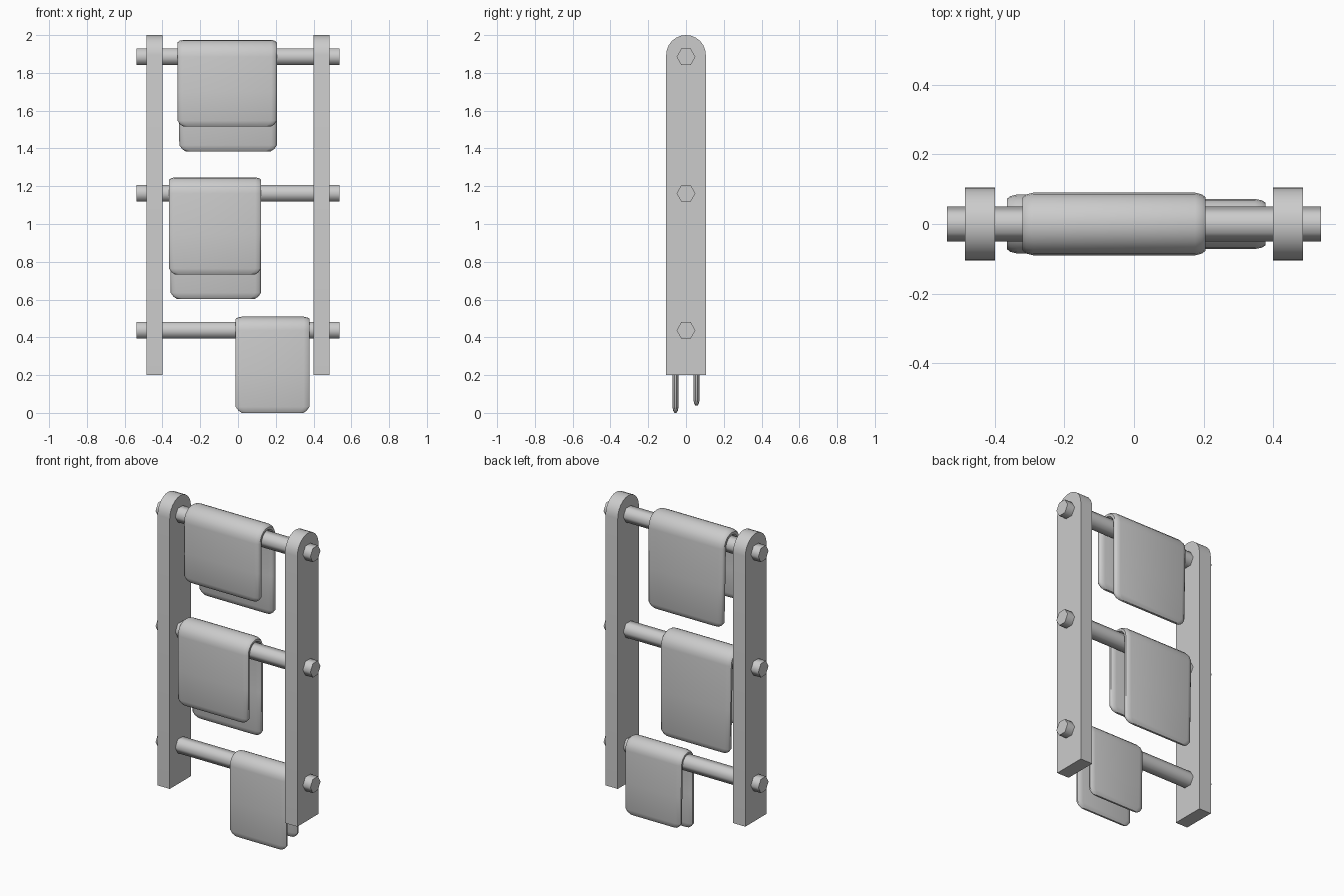
import bpy, bmesh, math

if "Cube" in bpy.data.objects:
    bpy.data.objects.remove(bpy.data.objects["Cube"])


def finish(name, bm, smooth_angle=None):
    bmesh.ops.recalc_face_normals(bm, faces=bm.faces[:])
    mesh = bpy.data.meshes.new(name)
    bm.to_mesh(mesh)
    bm.free()
    ob = bpy.data.objects.new(name, mesh)
    bpy.context.collection.objects.link(ob)
    if smooth_angle:
        bpy.ops.object.select_all(action='DESELECT')
        ob.select_set(True)
        bpy.context.view_layer.objects.active = ob
        bpy.ops.object.shade_smooth_by_angle(angle=math.radians(smooth_angle))
    return ob


def loft(name, rings, smooth_angle=None):
    """Skin a list of closed rings and cap both ends."""
    bm = bmesh.new()
    loops = [[bm.verts.new(p) for p in ring] for ring in rings]
    n = len(loops[0])
    for a, b in zip(loops, loops[1:]):
        for i in range(n):
            j = (i + 1) % n
            bm.faces.new((a[i], a[j], b[j], b[i]))
    bm.faces.new(loops[0])
    bm.faces.new(loops[-1])
    return finish(name, bm, smooth_angle)


def post(name, x0, x1):
    """Flat upright with a round top."""
    r, top = 0.105, 2.0
    outline = [(-r, 0.2), (r, 0.2)]
    for i in range(13):
        a = math.pi * i / 12
        outline.append((r * math.cos(a), top - r + r * math.sin(a)))
    loft(name, [[(x, y, z) for y, z in outline] for x in (x0, x1)], 30)


def rail(name, z):
    """Six-sided bar, smooth along its length."""
    ring = [(0.05 * math.cos(i * math.pi / 3), 0.05 * math.sin(i * math.pi / 3)) for i in range(6)]
    loft(name, [[(x, y, z + dz) for y, dz in ring] for x in (-0.537, 0.537)], 65)


def towel(name, x0, x1, bar_z, front_z, back_z, outer, thick, skew):
    """Soft slab folded over a rail, with rounded rims and cut corners."""
    r, h = outer - thick / 2, thick / 2
    # rim rows: (distance from hem, side inset, thickness factor)
    rim = [(0, 0.032, 0.35), (0.012, 0.014, 0.75), (0.032, 0.0, 1.0)]
    rows = []   # y, z, normal y, normal z, inset, thickness factor
    for d, inset, f in rim:
        rows.append((-r, front_z + d, -1, 0, inset, f))
    rows.append((-r, (front_z + bar_z) / 2, -1, 0, 0, 1))
    for i in range(11):
        a = math.pi * (1 - i / 10)
        c, s = math.cos(a), math.sin(a)
        rows.append((r * c, bar_z + r * s, c, s, 0, 1))
    rows.append((r, (back_z + bar_z) / 2, 1, 0, 0, 1))
    for d, inset, f in reversed(rim):
        rows.append((r, back_z + d, 1, 0, inset, f))

    rings = []
    for y, z, ny, nz, inset, f in rows:
        drop = skew * (bar_z - z) / (bar_z - back_z) if ny == 1 and z < bar_z else 0
        a, b = x0 + inset + drop, x1 - inset
        section = [(a, -.35), (a + .01, -.75), (a + .03, -1), (b - .03, -1), (b - .01, -.75), (b, -.35),
                   (b, .35), (b - .01, .75), (b - .03, 1), (a + .03, 1), (a + .01, .75), (a, .35)]
        rings.append([(x, y + ny * n * h * f, z + nz * n * h * f) for x, n in section])
    loft(name, rings, 50)


# uprights
post("left_post", -0.485, -0.4)
post("right_post", 0.4, 0.485)

# rails
for label, z in (("top", 1.885), ("middle", 1.162), ("bottom", 0.437)):
    rail(label + "_rail", z)

# towels
towel("top_towel", -0.32, 0.206, 1.885, 1.515, 1.385, 0.09, 0.042, 0.01)
towel("middle_towel", -0.365, 0.122, 1.162, 0.732, 0.604, 0.085, 0.038, 0.009)
towel("bottom_towel", -0.012, 0.378, 0.437, 0.0, 0.038, 0.072, 0.033, 0.006)
